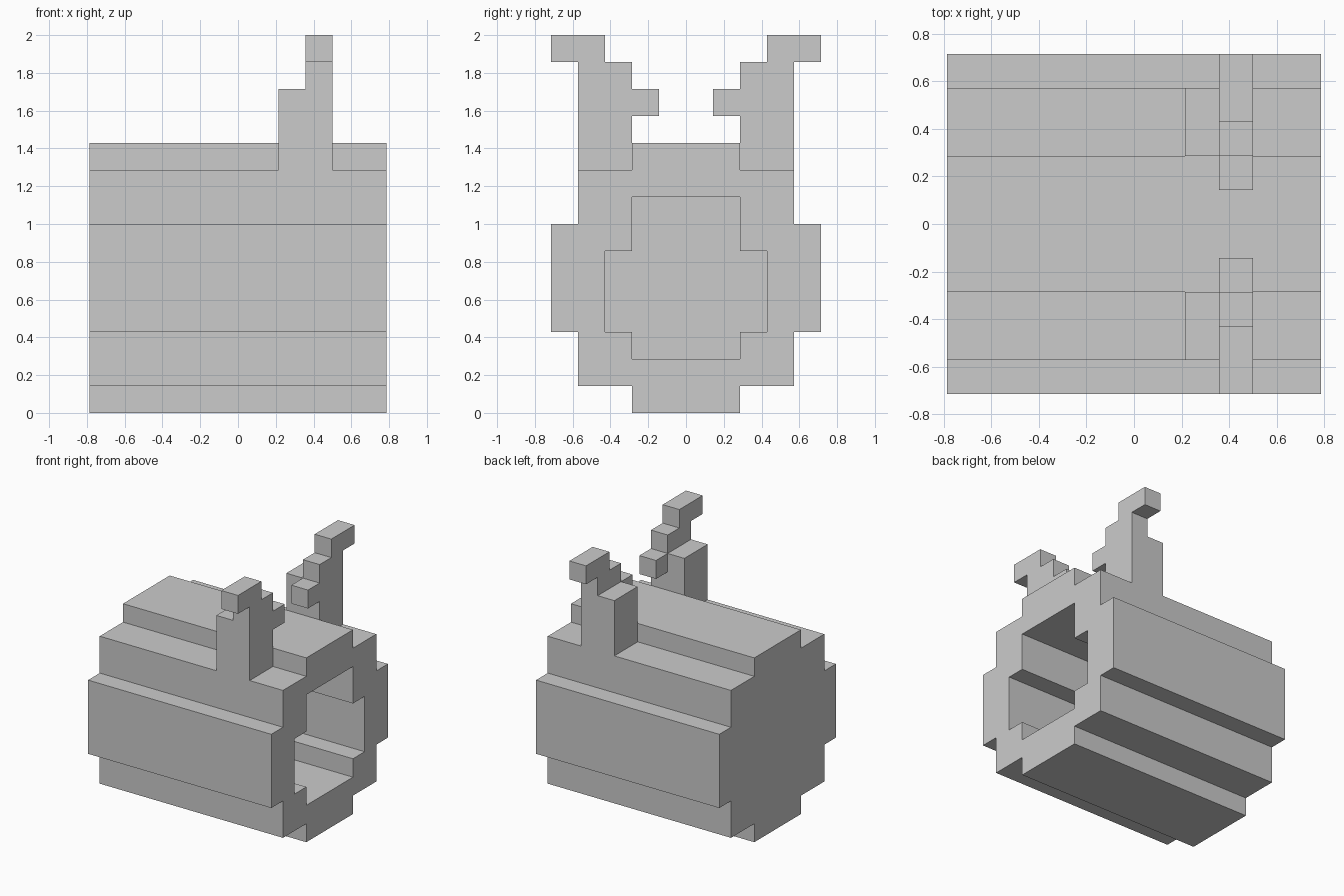
import bpy, bmesh

if "Cube" in bpy.data.objects:
    bpy.data.objects.remove(bpy.data.objects["Cube"])

U = 1 / 7  # one block of the grid the model is built on


def extrude_x(name, profile, x0, x1):
    """Extrude a closed (y, z) profile along x; all values in blocks."""
    bm = bmesh.new()
    face = bm.faces.new([bm.verts.new((x0 * U, y * U, z * U)) for y, z in profile])
    ext = bmesh.ops.extrude_face_region(bm, geom=[face])
    moved = [v for v in ext["geom"] if isinstance(v, bmesh.types.BMVert)]
    bmesh.ops.translate(bm, verts=moved, vec=((x1 - x0) * U, 0, 0))
    bmesh.ops.recalc_face_normals(bm, faces=bm.faces)
    mesh = bpy.data.meshes.new(name)
    bm.to_mesh(mesh)
    bm.free()
    obj = bpy.data.objects.new(name, mesh)
    bpy.context.collection.objects.link(obj)
    return obj


def symmetric(half):
    """Complete a right-hand half profile by mirroring it in y."""
    return half + [(-y, z) for y, z in reversed(half)]


# Stepped barrel body
body = extrude_x("body", symmetric(
    [(2, 0), (2, 1), (4, 1), (4, 3), (5, 3), (5, 7), (4, 7), (4, 9), (2, 9), (2, 10)]),
    -5.5, 5.5)

# Hollow opening on the +x end, closed at the other end
cutter = extrude_x("cavity_cutter", symmetric(
    [(2, 2), (2, 3), (3, 3), (3, 6), (2, 6), (2, 8)]), -3.5, 6.5)
cutter.hide_render = True
cut = body.modifiers.new("cavity", "BOOLEAN")
cut.operation = "DIFFERENCE"
cut.solver = "EXACT"
cut.object = cutter
bpy.context.view_layer.objects.active = body
bpy.ops.object.modifier_apply(modifier=cut.name)
bpy.data.objects.remove(cutter)

# Pair of upright horns: a tall branched blade and a shorter backing block
blade = [(2, 9), (4, 9), (4, 13), (5, 13), (5, 14), (3, 14), (3, 13),
         (2, 13), (2, 12), (1, 12), (1, 11), (2, 11)]
block = [(2, 9), (4, 9), (4, 12), (2, 12)]
for side, s in (("front", -1), ("back", 1)):
    extrude_x(side + "_horn_blade", [(s * y, z) for y, z in blade], 2.5, 3.5)
    extrude_x(side + "_horn_block", [(s * y, z) for y, z in block], 1.5, 2.5)
